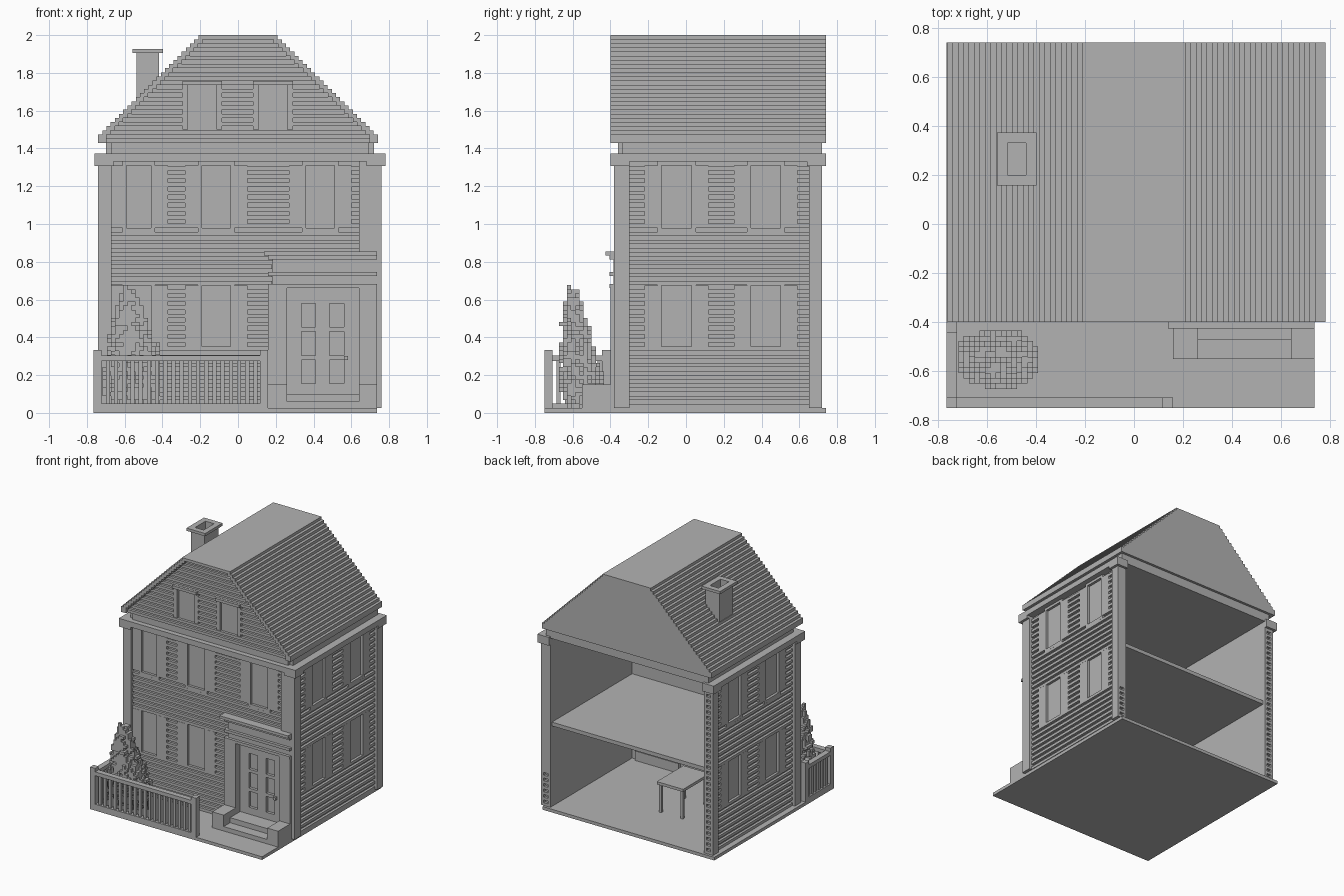
import bpy, bmesh, random
from mathutils import Vector

old = bpy.data.objects.get("Cube")
if old:
    bpy.data.objects.remove(old, do_unlink=True)

grey = bpy.data.materials.new("plain_grey")
grey.use_nodes = True
grey.diffuse_color = (0.45, 0.45, 0.45, 1)
grey.node_tree.nodes["Principled BSDF"].inputs["Base Color"].default_value = grey.diffuse_color


def finish(name, bm):
    bmesh.ops.recalc_face_normals(bm, faces=bm.faces)
    mesh = bpy.data.meshes.new(name)
    bm.to_mesh(mesh)
    bm.free()
    mesh.materials.append(grey)
    obj = bpy.data.objects.new(name, mesh)
    bpy.context.collection.objects.link(obj)


def build(name, *boxes):
    """Make one object from boxes, each a triple of x, y and z ranges."""
    bm = bmesh.new()
    for box in boxes:
        mid = Vector([(low + high) / 2 for low, high in box])
        size = Vector([high - low for low, high in box])
        for vert in bmesh.ops.create_cube(bm, size=1)["verts"]:
            vert.co = vert.co * size + mid
    finish(name, bm)


def grid(xs, ys, zs):
    """Boxes for every combination of the given ranges."""
    return [(x, y, z) for x in xs for y in ys for z in zs]


def grow(span, amount):
    return (span[0] - amount, span[1] + amount)


def sides(outer, inner):
    """The two end pieces of an outer range that surround an inner range."""
    return [(outer[0], inner[0]), (inner[1], outer[1])]


def ring(outer_x, outer_y, inner_x, inner_y, z):
    """Four boxes round a rectangular opening."""
    return grid(sides(outer_x, inner_x), [outer_y], [z]) + grid([inner_x], sides(outer_y, inner_y), [z])


def gaps(span, holes):
    """Pieces of a range left over between the holes."""
    start, end = span
    pieces = []
    for low, high in sorted(holes):
        if low > start:
            pieces.append((start, low))
        start = max(start, high)
    return pieces + ([(start, end)] if start < end else [])


def row_of(start, pitch, width, count):
    return [(start + pitch * i, start + pitch * i + width) for i in range(count)]


# Main measures: ground, storeys, and wall planes
GROUND, CORNICE, EAVES, RIDGE = 0.025, 1.33, 1.43, 2.0
UNIT = 0.0217
PITCH = UNIT * 2
BASE_X, BASE_Y = (-0.765, 0.735), (-0.75, 0.74)
ROOMS_X, WALLS_X, POSTS_X, TRIM_X = [grow((-0.66, 0.68), d) for d in (0, 0.04, 0.08, 0.1)]
FRONT, INSIDE, BACK, REAR = -0.34, -0.3, 0.7, 0.72
CLAD, POST, RIM = [FRONT - 0.02 * i for i in (1, 2, 3)]
DOORWAY = (0.26, 0.64)
DOOR_TOP = 0.66
WALL_Z = (GROUND, EAVES)

# Ground slab, floors and walls
build("base", (BASE_X, BASE_Y, (0, GROUND)))
build("upper_floor", (ROOMS_X, (INSIDE, BACK), (DOOR_TOP, DOOR_TOP + 0.03)))
build("ceiling", (WALLS_X, (FRONT, REAR), (CORNICE + 0.03, EAVES)))
build("front_wall", *grid(sides(WALLS_X, DOORWAY), [(FRONT, INSIDE)], [WALL_Z]),
      (DOORWAY, (FRONT, INSIDE), (DOOR_TOP, EAVES)))
for name, span in zip(("right_wall", "left_wall"), sides(WALLS_X, ROOMS_X)):
    build(name, (span, (INSIDE, BACK), WALL_Z))

# Clapboards, shutters and sills, laid out flat and mapped onto each wall
STOREYS = ((0.35, 0.675), (0.98, 1.31))


def cladding(name, place, span, panes, door):
    parts = []
    for board in row_of(GROUND, PITCH, UNIT, 30):
        z = sum(board) / 2
        holes = list(door) if z < 0.8 else []
        if any(low < z < high for low, high in STOREYS):
            holes += panes
        parts += [(piece, board) for piece in gaps(span, holes)]
    for storey in STOREYS:
        for pane in panes:
            if storey is STOREYS[0] and any(low < pane[0] < high for low, high in door):
                continue
            for low, high in sides(grow(pane, 0.09), pane):
                parts.append(((max(low, span[0]), min(high, span[1])), storey))
            parts += [(grow(pane, UNIT), z) for z in sides(grow(storey, UNIT), storey)]
    build(name, *[place(along, z) for along, z in parts])


right_plane, left_plane = sides(grow(WALLS_X, 0.02), WALLS_X)
cladding("front_cladding", lambda along, z: (along, (CLAD, FRONT), z), (-0.67, DOORWAY[1]),
         [(-0.59, -0.46), (-0.19, -0.04), (0.36, 0.51)], [grow(DOORWAY, 0.08)])
side_panes = [(-0.13, 0.03), (0.345, 0.5)]
for name, plane in (("right_cladding", right_plane), ("left_cladding", left_plane)):
    cladding(name, lambda along, z: (plane, along, z), (INSIDE, 0.65), side_panes, [])

# Corner posts; the rear ones have a column of small sockets
POST_Z = (GROUND, CORNICE)
build("front_posts", *grid(sides(POSTS_X, (-0.67, DOORWAY[1])), [(POST, INSIDE)], [POST_Z]))
rear_spans = sides(POSTS_X, ROOMS_X)
build("rear_posts", *grid(rear_spans, [(0.65, BACK)], [POST_Z]))
sockets = []
for span, count in zip(rear_spans, (29, 6)):
    middle = grow(span, -UNIT)
    holes = row_of(GROUND + UNIT, PITCH, UNIT, count)
    sockets += grid(sides(span, middle), [(BACK, REAR)], [POST_Z])
    sockets += grid([middle], [(BACK, REAR)], gaps(POST_Z, holes))
build("post_sockets", *sockets)

# Cornice and frieze
cornice_z = (CORNICE, CORNICE + PITCH)
build("cornice", (TRIM_X, (RIM, INSIDE), cornice_z),
      *grid(sides(TRIM_X, ROOMS_X), [(INSIDE, BASE_Y[1])], [cornice_z]))
build("post_caps", *grid(sides(TRIM_X, ROOMS_X), sides((RIM, BASE_Y[1]), (INSIDE, 0.64)),
                         [(CORNICE - UNIT, CORNICE)]))
build("frieze", (grow(ROOMS_X, 0.01), (CLAD, REAR), (CORNICE + PITCH, EAVES)))

# Stepped roof, with a raised rim round the front gable
STEPS = 26
STEP = (RIDGE - EAVES) / STEPS


def half_width(i):
    return 0.74 - 0.53 * max(i - 1, 0) / (STEPS - 2)


edge = []
for i in range(STEPS):
    for z in (EAVES + STEP * i, EAVES + STEP * (i + 1)):
        if (half_width(i), z) not in edge:
            edge.append((half_width(i), z))
outline = edge + [(-x, z) for x, z in reversed(edge)]
bm = bmesh.new()
gable = bm.faces.new([bm.verts.new((x, CLAD, z)) for x, z in outline])
extruded = bmesh.ops.extrude_face_region(bm, geom=[gable])["geom"]
for vert in extruded:
    if isinstance(vert, bmesh.types.BMVert):
        vert.co.y = BASE_Y[1]
finish("roof", bm)

attic_panes = [(-0.265, -0.115), (0.11, 0.26)]
attic_z = (1.5, 1.735)
rim, boards = [], []
for i, course in enumerate(row_of(EAVES, STEP, STEP, STEPS)):
    whole = grow((0, 0), half_width(i))
    inner = grow(whole, -PITCH)
    rim += grid([whole] if i == STEPS - 1 else sides(whole, inner), [(RIM, CLAD)], [course])
    if i % 2 == 0:
        holes = attic_panes if attic_z[0] < sum(course) / 2 < attic_z[1] else []
        boards += grid(gaps(inner, holes), [(POST, CLAD)], [course])
build("roof_rim", *rim)
build("gable_boards", *boards)
for name, pane in zip(("right_attic_trim", "left_attic_trim"), attic_panes):
    wide = grow(pane, 0.03)
    build(name, *grid(sides(wide, pane), [(POST, CLAD)], [attic_z]),
          (wide, (RIM, CLAD), (attic_z[1], attic_z[1] + UNIT)))

# Chimney with an open cap
flue_x, flue_y = (-0.515, -0.44), (0.2, 0.33)
stack_x, stack_y = grow(flue_x, UNIT), grow(flue_y, UNIT)
rim_z = 1.905
build("chimney", (stack_x, stack_y, (1.55, rim_z - PITCH)),
      *ring(stack_x, stack_y, flue_x, flue_y, (rim_z - PITCH, rim_z)))
build("chimney_cap", *ring(grow(flue_x, PITCH), grow(flue_y, PITCH), flue_x, flue_y, (rim_z, rim_z + UNIT)))

# Doorway surround and canopy, built up from mouldings of varying depth
PORCH_X = (0.16, BASE_X[1])
jambs = sides(PORCH_X, DOORWAY)
build("door_surround", *grid(jambs, [(RIM, FRONT)], [(GROUND, DOOR_TOP)]))
z = DOOR_TOP
for name, height, out in (("lintel", 1, 3), ("fascia", 2, 2), ("lower_moulding", 1, 3),
                          ("canopy_band", 3, 2), ("upper_moulding", 1, 3), ("canopy_top", 1, 4)):
    top = z + height * UNIT
    build(name, ((PORCH_X[0] - UNIT * (out - 3), PORCH_X[1]), (FRONT - UNIT * out, FRONT), (z, top)))
    z = top

# Panelled door with a knob
door_z = (0.1, DOOR_TOP)
panel_x = [(0.335, 0.41), (0.485, 0.56)]
panel_z = row_of(0.155, 0.15, 0.125, 3)
door_y = (INSIDE - UNIT, INSIDE)
frame_y = (door_y[0] - UNIT, door_y[0])
build("door", (DOORWAY, door_y, door_z), *grid(gaps(DOORWAY, panel_x), [frame_y], [door_z]),
      *grid(panel_x, [frame_y], gaps(door_z, panel_z)))
knob = (panel_x[1][1], panel_x[1][1] + UNIT)
build("door_knob", (knob, (frame_y[0] - UNIT, frame_y[0]), (0.28, 0.28 + UNIT)))

# Front steps between cheek blocks
STEP_FRONT = -0.55
build("step_cheeks", *grid(jambs, [(STEP_FRONT, RIM)], [(GROUND, 0.15)]))
build("lower_step", (DOORWAY, (STEP_FRONT, RIM), (GROUND, 0.06)))
build("upper_step", (DOORWAY, (-0.47, INSIDE + UNIT), (GROUND, door_z[0])))

# Garden fence along the front and one side
FENCE_X, FENCE_Y = (BASE_X[0], PORCH_X[0]), (BASE_Y[0], RIM)
run_x, run_y = grow(FENCE_X, -PITCH), grow(FENCE_Y, -PITCH)
post_x, post_y = sides(FENCE_X, run_x), sides(FENCE_Y, run_y)
build("fence_posts", *grid(post_x, post_y[:1], [(GROUND, CORNICE / 4)]),
      *grid(post_x[:1], post_y[1:], [(GROUND, CORNICE / 4)]))
rails = [(GROUND, 0.05), (0.275, 0.305)]
picket_z = [(rails[0][1], rails[1][0])]
thin_x, thin_y = grow(post_x[0], -UNIT / 2), grow(post_y[0], -UNIT / 2)
build("fence_rails", *grid([run_x], post_y[:1], rails), *grid(post_x[:1], [run_y], rails))
build("fence_pickets", *grid(row_of(run_x[0] + UNIT, PITCH, UNIT, 19), [thin_y], picket_z),
      *grid([thin_x], row_of(run_y[0] + UNIT, PITCH, UNIT, 6), picket_z))

# Ragged cone-shaped bush made of small cubes
random.seed(4)
LAYERS = 30
bush = []
for k in range(LAYERS):
    t = k / LAYERS
    radius = 8.3 * (1 - t) ** 0.6 * min(1, 0.7 + t + t)
    centre_x, centre_y = round((-0.55 - t / 20) / UNIT), round((-0.55 - t / 14) / UNIT)
    for i in range(-9, 10):
        for j in range(-7, 8):
            distance = (i * i + 2 * j * j) / radius ** 2
            ragged = random.uniform(0.66, 1.26)
            if 0.25 < distance < ragged or t > 0.75 and distance < ragged:
                corner = ((centre_x + i) * UNIT, (centre_y + j) * UNIT, GROUND + k * UNIT)
                bush.append([(c, c + UNIT) for c in corner])
build("bush", *bush)

# Table in the ground floor room
table_x, table_y, table_z = (-0.22, 0.01), (0.02, 0.35), 0.245
leg_x, leg_y = grow(table_x, -UNIT / 2), grow(table_y, -UNIT / 2)
build("table_top", (table_x, table_y, (table_z, table_z + UNIT)))
build("table_legs", *grid(sides(leg_x, grow(leg_x, -UNIT)), sides(leg_y, grow(leg_y, -UNIT)),
                          [(GROUND, table_z)]))
